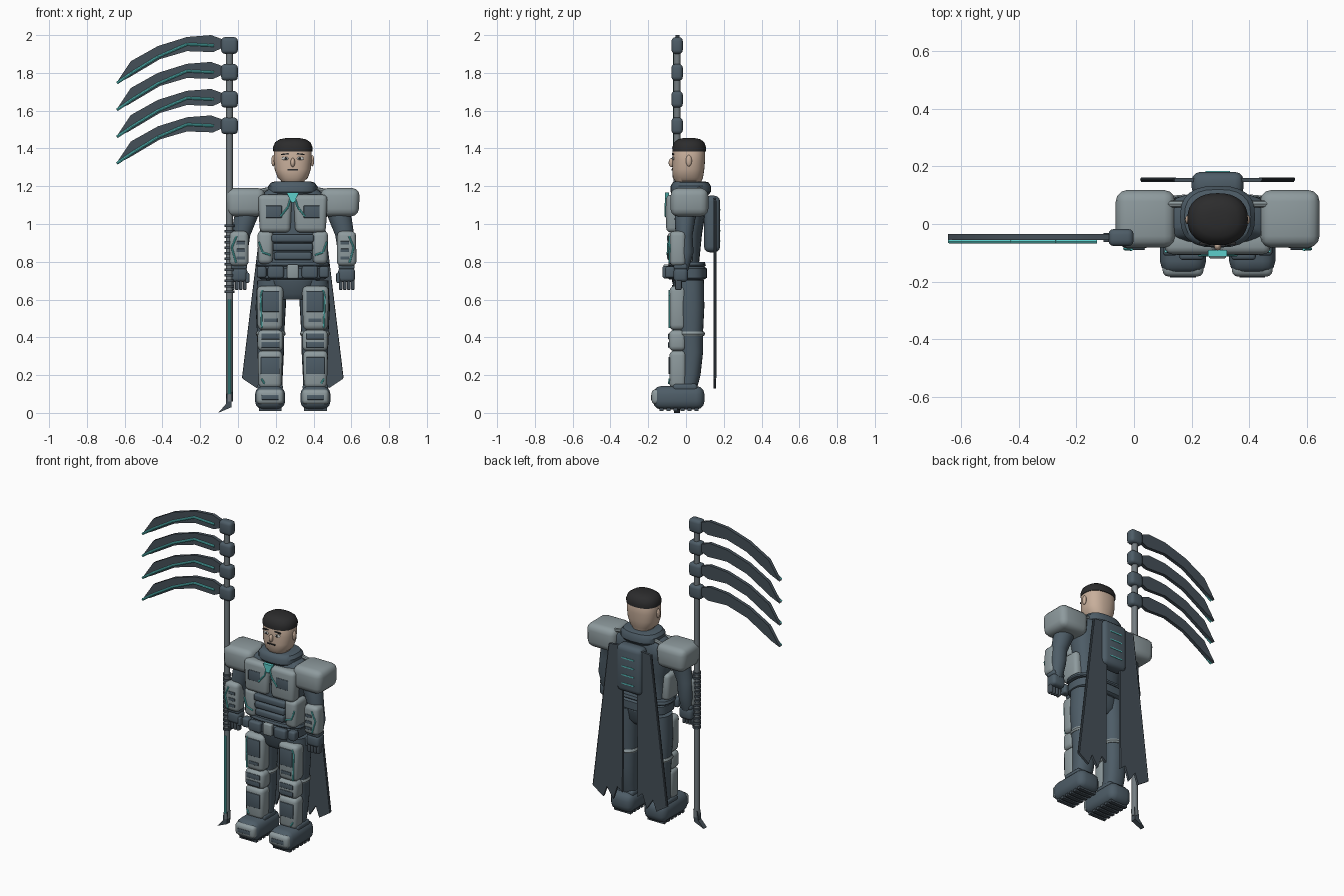
import bpy, bmesh, math
from mathutils import Vector, Matrix

CX = 0.29  # centre line of the figure


def material(name, rgb):
    m = bpy.data.materials.new(name)
    m.diffuse_color = (*rgb, 1)
    return m


SLATE = material("slate_suit", (0.075, 0.108, 0.135))
LIGHT = material("light_armour", (0.27, 0.325, 0.34))
CYAN = material("cyan_glow", (0.11, 0.62, 0.60))
BLADE = material("dark_steel", (0.06, 0.08, 0.098))
POLE = material("pole_grey", (0.17, 0.20, 0.215))
SKIN = material("skin", (0.58, 0.43, 0.33))
HAIR = material("black_hair", (0.025, 0.025, 0.026))
EYE = material("eye_white", (0.6, 0.6, 0.58))


def finish(name, bm, mat):
    bmesh.ops.recalc_face_normals(bm, faces=bm.faces[:])
    for f in bm.faces:
        f.smooth = True
    me = bpy.data.meshes.new(name)
    bm.to_mesh(me)
    bm.free()
    me.set_sharp_from_angle(angle=math.radians(35))
    me.materials.append(mat)
    ob = bpy.data.objects.new(name, me)
    bpy.context.collection.objects.link(ob)
    return ob


def box(name, c, size, mat, bevel=0.0, taper=1.0, tilt=0.0):
    """Bevelled box; taper scales the bottom, tilt turns it about y."""
    bm = bmesh.new()
    bmesh.ops.create_cube(bm, size=1)
    for v in bm.verts:
        k = taper if v.co.z < 0 else 1
        v.co = Vector((v.co.x * size[0] * k, v.co.y * size[1], v.co.z * size[2]))
    if bevel:
        bmesh.ops.bevel(bm, geom=bm.edges[:], offset=bevel, segments=3, profile=0.5, affect='EDGES')
    bm.transform(Matrix.Translation(c) @ Matrix.Rotation(tilt, 4, 'Y'))
    return finish(name, bm, mat)


def loft(name, rings, mat, power=2.0, n=24):
    """Skin stacked horizontal rings (x, y, z, rx, ry)."""
    bm = bmesh.new()
    loops = []
    for x, y, z, rx, ry in rings:
        loop = []
        for i in range(n):
            a = math.tau * i / n
            c, s = math.cos(a), math.sin(a)
            px = math.copysign(abs(c) ** (2 / power), c)
            py = math.copysign(abs(s) ** (2 / power), s)
            loop.append(bm.verts.new((x + rx * px, y + ry * py, z)))
        loops.append(loop)
    for a, b in zip(loops, loops[1:]):
        for i in range(n):
            bm.faces.new((a[i], a[(i + 1) % n], b[(i + 1) % n], b[i]))
    bm.faces.new(loops[0])
    bm.faces.new(loops[-1])
    return finish(name, bm, mat)


def ball(name, c, size, mat):
    bm = bmesh.new()
    bmesh.ops.create_uvsphere(bm, u_segments=16, v_segments=10, radius=1)
    bm.transform(Matrix.Translation(c) @ Matrix.Diagonal((*size, 1)))
    return finish(name, bm, mat)


def strip(name, pts, r, mat, n=8):
    """Round bars joining successive points."""
    bm = bmesh.new()
    for p, q in zip(pts, pts[1:]):
        p, q = Vector(p), Vector(q)
        m = Matrix.Translation((p + q) / 2) @ (q - p).to_track_quat('Z', 'Y').to_matrix().to_4x4()
        bmesh.ops.create_cone(bm, cap_ends=True, segments=n, radius1=r, radius2=r,
                              depth=(q - p).length, matrix=m)
    return finish(name, bm, mat)


def prism(name, pts, y0, y1, mat):
    """Outline in x, z extruded along y."""
    bm = bmesh.new()
    f = bm.faces.new([bm.verts.new((x, y0, z)) for x, z in pts])
    ext = bmesh.ops.extrude_face_region(bm, geom=[f])
    for v in ext["geom"]:
        if isinstance(v, bmesh.types.BMVert):
            v.co.y = y1
    return finish(name, bm, mat)


# --- Trunk ---
loft("torso", [(CX, .01, .70, .14, .085), (CX, .0, .80, .15, .07), (CX, .005, .95, .16, .08),
               (CX, .015, 1.08, .19, .092), (CX, .02, 1.15, .18, .09), (CX, .02, 1.19, .12, .075)], SLATE, 2.8)
loft("pelvis", [(CX, .01, .60, .075, .05), (CX, .01, .63, .105, .075),
                (CX, .01, .73, .15, .085)], SLATE, 2.6)
loft("belt", [(CX, .005, .705, .165, .09), (CX, .005, .715, .18, .105), (CX, .005, .765, .18, .105),
              (CX, .005, .775, .165, .09)], SLATE, 3)
loft("waist_band", [(CX, .005, .775, .19, .095), (CX, .005, .782, .195, .1), (CX, .005, .798, .19, .095)], SLATE, 3)
box("buckle", (CX, -.105, .748), (.06, .03, .075), LIGHT, .008)
loft("collar", [(CX, .025, 1.15, .115, .09), (CX, .025, 1.17, .13, .107), (CX, .025, 1.2, .13, .107),
                (CX, .025, 1.22, .115, .095), (CX, .02, 1.225, .095, .08)], SLATE, 2.6)
for i in range(3):
    box("abdomen_plate", (CX, -.075, .83 + i * .047), (.2 + i * .012, .05, .042), SLATE, .012)
prism("chest_emblem", [(CX - .033, 1.168), (CX + .033, 1.168), (CX + .008, 1.115), (CX - .008, 1.115)],
      -.112, -.09, CYAN)

# --- Head ---
loft("head", [(CX, .02, 1.19, .06, .06), (CX, .012, 1.228, .062, .07), (CX, .01, 1.245, .08, .08),
              (CX, .012, 1.29, .096, .085), (CX, .015, 1.34, .1, .086), (CX, .015, 1.40, .1, .086),
              (CX, .015, 1.43, .08, .07)], SKIN, 2.4, 32)
loft("hair", [(CX, .017, 1.383, .103, .089), (CX, .017, 1.405, .105, .09), (CX, .017, 1.432, .094, .08),
              (CX, .017, 1.448, .07, .06), (CX, .017, 1.455, .035, .03)], HAIR, 2.3, 32)
ball("nose", (CX, -.076, 1.325), (.012, .016, .024), SKIN)
box("mouth", (CX, -.074, 1.287), (.055, .008, .007), HAIR)

for s in (-1, 1):
    def X(off):
        return CX + s * off

    # Face features
    ball("ear", (X(.103), .015, 1.335), (.01, .016, .03), SKIN)
    ball("eye", (X(.04), -.067, 1.347), (.02, .006, .009), EYE)
    ball("iris", (X(.038), -.072, 1.347), (.007, .004, .007), HAIR)
    box("eyebrow", (X(.042), -.068, 1.37), (.042, .01, .007), HAIR, 0, 1, s * .12)

    # Chest, waist and belt armour
    box("chest_plate", (X(.094), -.065, 1.055), (.18, .08, .2), LIGHT, .025, .9)
    box("chest_panel", (X(.1), -.104, 1.065), (.085, .008, .065), SLATE, .003)
    strip("chest_glow", [(X(.012), -.107, 1.135), (X(.025), -.108, 1.09), (X(.065), -.108, 1.04)], .005, CYAN)
    box("waist_plate", (X(.145), -.03, .875), (.085, .13, .175), LIGHT, .025, .9)
    strip("waist_glow", [(X(.18), -.094, .905), (X(.16), -.097, .85), (X(.118), -.097, .835)], .005, CYAN)
    box("belt_pouch", (X(.09), -.105, .745), (.085, .04, .065), SLATE, .012)
    box("side_pouch", (X(.165), -.085, .745), (.05, .05, .06), SLATE, .012)
    strip("shoulder_strap", [(X(.17), .07, 1.175), (X(.12), .07, 1.185)], .012, LIGHT)

    # Arms
    box("pauldron", (X(.25), .018, 1.115), (.21, .2, .15), LIGHT, .04, .94)
    loft("arm", [(X(.285), -.02, .75, .035, .03), (X(.285), -.005, .85, .046, .045),
                 (X(.275), -.01, .94, .05, .045), (X(.25), -.005, 1.03, .062, .055),
                 (X(.225), .01, 1.1, .062, .06)], SLATE)
    box("forearm_armour", (X(.285), -.043, .87), (.1, .085, .185), LIGHT, .025, 1.04)
    for z in (.9, .86, .82):
        box("forearm_slot", (X(.275), -.087, z), (.045, .006, .018), SLATE, .002)
    strip("forearm_glow", [(X(.298), -.088, .935), (X(.323), -.086, .875), (X(.3), -.088, .795)], .005, CYAN)
    box("wrist", (X(.285), -.03, .775), (.085, .07, .03), SLATE, .01)
    box("palm", (X(.285), -.028, .73), (.09, .075, .075), SLATE, .02)
    for i in range(4):
        box("finger", (X(.254 + i * .021), -.04, .683), (.019, .035, .065), BLADE, .007)
    box("thumb", (X(.24), -.05, .715), (.02, .03, .055), SLATE, .008)

    # Legs
    loft("leg", [(X(.117), .0, .1, .06, .05), (X(.117), .022, .2, .064, .055), (X(.117), .03, .32, .07, .06),
                 (X(.117), .025, .42, .072, .065), (X(.117), .025, .56, .08, .072),
                 (X(.11), .02, .70, .078, .075)], SLATE, 2.3)
    loft("knee_strap", [(X(.117), .025, .408, .074, .07), (X(.117), .025, .418, .08, .077),
                        (X(.117), .025, .432, .074, .07)], LIGHT, 2.3)
    box("thigh_plate", (X(.12), -.043, .555), (.142, .09, .235), LIGHT, .028, .92)
    box("thigh_panel", (X(.117), -.089, .59), (.09, .008, .11), SLATE, .003)
    box("thigh_slot", (X(.117), -.089, .49), (.07, .006, .02), SLATE, .002)
    strip("thigh_glow", [(X(.16), -.089, .65), (X(.17), -.087, .62), (X(.164), -.087, .45)], .005, CYAN)
    box("knee_plate", (X(.118), -.045, .383), (.135, .09, .11), LIGHT, .025)
    for z in (.405, .36):
        box("knee_panel", (X(.118), -.091, z), (.095, .006, .032), SLATE, .003)
    box("shin_plate", (X(.12), -.043, .23), (.132, .09, .2), LIGHT, .026, .92)
    box("shin_panel", (X(.12), -.089, .25), (.1, .008, .09), SLATE, .003)
    strip("shin_glow", [(X(.165), -.088, .18), (X(.15), -.09, .155)], .005, CYAN)

    # Boots
    box("boot", (X(.12), -.038, .08), (.16, .272, .125), SLATE, .045)
    box("boot_cuff", (X(.12), -.005, .135), (.135, .13, .04), SLATE, .015)
    box("toe_cap", (X(.12), -.145, .085), (.142, .075, .08), LIGHT, .022)
    box("toe_slot", (X(.12), -.183, .082), (.09, .006, .025), SLATE, .002)
    for i in range(6):
        box("boot_tread", (X(.12), -.13 + i * .037, .018), (.12, .022, .016), BLADE)

    # Cape half with a torn hem
    prism("cape_half", [(X(.05), 1.14), (X(.15), 1.13), (X(.265), .18), (X(.19), .13), (X(.165), .2),
                        (X(.12), .13), (X(.09), .22), (X(.055), .19)], .145, .16, BLADE)
    strip("cape_trim", [(X(.148), .155, 1.125), (X(.262), .155, .185)], .007, BLADE)

# --- Back unit ---
box("backpack", (CX, .138, 1.0), (.18, .085, .3), SLATE, .03)
for i in range(4):
    box("backpack_glow", (CX, .181, .91 + i * .055), (.085, .005, .007), CYAN)

# --- Polearm ---
PX, PY = -.045, -.047
strip("pole", [(PX, PY, .06), (PX, PY, 1.98)], .018, POLE, 16)
strip("pole_glow", [(PX, PY - .016, .1), (PX, PY - .016, .6)], .008, CYAN)
for i in range(13):
    z = .635 + i * .029
    strip("grip_ring", [(PX, PY, z), (PX, PY, z + .014)], .026, BLADE, 16)
prism("pole_spike", [(-.03, .11), (-.06, .1), (-.065, .045), (-.105, .0), (-.035, .03)], PY - .016, PY + .016, BLADE)
BLADE_OUTLINE = [(-.06, .034), (-.085, .034), (-.143, .055), (-.27, .045), (-.424, -.003), (-.567, -.083),
                 (-.645, -.2), (-.583, -.173), (-.413, -.072), (-.27, -.03), (-.132, -.035), (-.085, -.014),
                 (-.06, -.014)]
GLOW_LINE = [(-.128, 0), (-.27, .007), (-.424, -.06), (-.56, -.143), (-.641, -.199)]
for z in (1.945, 1.803, 1.66, 1.52):
    box("blade_socket", (PX, PY, z), (.088, .06, .088), SLATE, .02)
    prism("scythe_blade", [(x, z + dz) for x, dz in BLADE_OUTLINE], -.056, -.034, BLADE)
    strip("blade_glow", [(x, -.06, z + dz) for x, dz in GLOW_LINE], .0075, CYAN)
